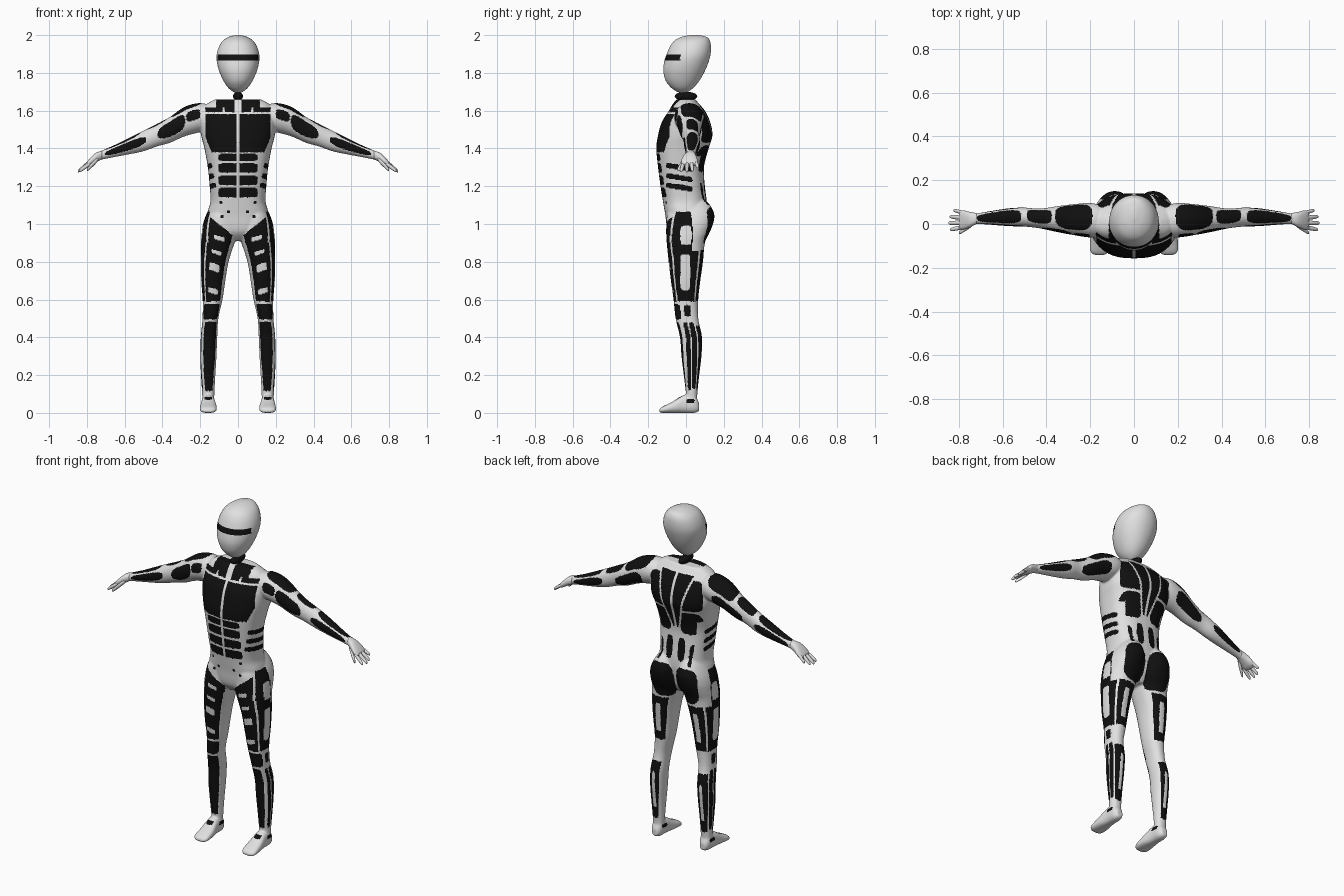
import bpy, bmesh
from math import sin, cos, pi, atan2, degrees, copysign

if "Cube" in bpy.data.objects:
    bpy.data.objects.remove(bpy.data.objects["Cube"])


def material(name, value, rough):
    mat = bpy.data.materials.new(name)
    mat.use_nodes = True
    mat.diffuse_color = (value, value, value, 1)
    shader = mat.node_tree.nodes["Principled BSDF"]
    shader.inputs["Base Color"].default_value = mat.diffuse_color
    shader.inputs["Roughness"].default_value = rough
    return mat


MATERIALS = [material("pale_grey", 0.75, 0.5), material("black", 0.005, 0.6)]

# Section rows: position along the axis, then the low and high extents across it
TORSO = [(0.91, -.05, .05, -.05, .06), (0.96, -.13, .13, -.095, .09), (1.05, -.16, .16, -.11, .11),
         (1.12, -.146, .146, -.122, .11), (1.2, -.15, .15, -.135, .10), (1.3, -.16, .16, -.148, .095),
         (1.4, -.178, .178, -.157, .12), (1.47, -.195, .195, -.148, .14), (1.54, -.2, .2, -.128, .128),
         (1.6, -.19, .19, -.09, .10), (1.635, -.165, .165, -.07, .07), (1.66, -.12, .12, -.05, .05)]
LEG = [(0.06, .125, .19, .0, .06), (0.1, .125, .19, .0, .06), (0.2, .12, .196, -.012, .07),
       (0.3, .114, .2, -.024, .082), (0.4, .11, .197, -.032, .085), (0.5, .104, .188, -.055, .065),
       (0.6, .082, .187, -.066, .065), (0.7, .067, .195, -.08, .076), (0.8, .05, .197, -.092, .09),
       (0.9, .018, .196, -.102, .10), (0.95, .002, .192, -.105, .123), (1.0, .0, .185, -.104, .143),
       (1.05, .004, .168, -.1, .15), (1.1, .02, .14, -.08, .128), (1.14, .04, .11, -.04, .09)]
FOOT = [(-.142, .135, .18, .004, .018), (-.125, .115, .2, 0, .033), (-.07, .113, .2, 0, .06),
        (-.01, .122, .193, 0, .095), (.045, .125, .19, 0, .09), (.07, .14, .175, .01, .05)]
ARM = [(.1, 1.53, 1.61, -.05, .07), (.19, 1.49, 1.64, -.062, .095), (.28, 1.465, 1.622, -.05, .09),
       (.36, 1.43, 1.567, -.035, .08), (.43, 1.41, 1.53, -.02, .07), (.5, 1.385, 1.495, -.012, .075),
       (.57, 1.37, 1.46, -.01, .072), (.65, 1.355, 1.42, -.004, .06), (.71, 1.343, 1.394, 0, .05),
       (.735, 1.335, 1.383, 0, .05)]
PALM = [(.72, 1.343, 1.388, .0, .05), (.75, 1.327, 1.378, -.015, .055),
        (.78, 1.31, 1.352, -.025, .062), (.8, 1.305, 1.328, -.02, .055)]
HEAD = [(1.694, -.012, .012, -.03, -.01), (1.703, -.03, .03, -.052, .015), (1.725, -.055, .055, -.082, .043),
        (1.76, -.078, .078, -.108, .072), (1.81, -.1, .1, -.12, .1), (1.86, -.112, .112, -.115, .12),
        (1.9, -.112, .112, -.102, .13), (1.94, -.1, .1, -.085, .132), (1.97, -.08, .08, -.062, .126),
        (1.99, -.05, .05, -.025, .11), (2.0, -.014, .014, .02, .07)]


def spline(rows, steps):
    """Smooth in-between rows."""
    out = []
    for i in range(len(rows) - 1):
        p, q, r, s = (rows[min(max(i + k, 0), len(rows) - 1)] for k in (-1, 0, 1, 2))
        for j in range(steps):
            t = j / steps
            out.append([b + t / 2 * (c - a + t * (2 * a - 5 * b + 4 * c - d + t * (3 * (b - c) + d - a)))
                        for a, b, c, d in zip(p, q, r, s)])
    return out + [list(rows[-1])]


def loft(bm, rows, axis, side=1, power=2.0, steps=5, count=40):
    """Closed tube of rounded rings along an axis."""
    rings = []
    for t, a0, a1, b0, b1 in spline(rows, steps):
        ring = []
        for k in range(count):
            w = 2 * pi * k / count
            ca, sb = (copysign(abs(f) ** (2 / power), f) for f in (cos(w), sin(w)))
            a, b = (a0 + a1 + (a1 - a0) * ca) / 2, (b0 + b1 + (b1 - b0) * sb) / 2
            x, y, z = {"x": (t, b, a), "y": (a, t, b), "z": (a, b, t)}[axis]
            ring.append(bm.verts.new((side * x, y, z)))
        rings.append(ring)
    faces = [bm.faces.new(rings[0]), bm.faces.new(rings[-1])]
    for lo, hi in zip(rings, rings[1:]):
        faces += [bm.faces.new((lo[k - 1], lo[k], hi[k], hi[k - 1])) for k in range(count)]
    bmesh.ops.recalc_face_normals(bm, faces=faces)


def finish(bm, name):
    mesh = bpy.data.meshes.new(name)
    bm.to_mesh(mesh)
    bm.free()
    for mat in MATERIALS:
        mesh.materials.append(mat)
    mesh.shade_smooth()
    obj = bpy.data.objects.new(name, mesh)
    bpy.context.collection.objects.link(obj)
    return obj


def middle(rows, t):
    """Centre of a lofted limb at position t."""
    t = min(max(t, rows[0][0]), rows[-1][0])
    for p, q in zip(rows, rows[1:]):
        if t <= q[0]:
            f = (t - p[0]) / (q[0] - p[0])
            a0, a1, b0, b1 = (u + f * (v - u) for u, v in zip(p[1:], q[1:]))
            return (a0 + a1) / 2, (b0 + b1) / 2


def patch(u, v, u0, u1, v0, v1, power=6):
    """Inside a rounded rectangle."""
    return abs((2 * u - u0 - u1) / (u1 - u0)) ** power + abs((2 * v - v0 - v1) / (v1 - v0)) ** power < 1


# Arm panels: span along the arm, span of angle (zero is up, positive is forward)
ARM_PANELS = [(.19, .36, -68, 38), (.2, .275, 52, 95), (.28, .425, 46, 128), (.23, .42, -150, -80),
              (.375, .49, -50, 24), (.515, .718, -50, 42), (.485, .705, 55, 122), (.5, .705, -130, -62)]


def arm_black(x, y, z):
    mid_z, mid_y = middle(ARM, x)
    angle = degrees(atan2(mid_y - y, z - mid_z))
    return any(patch(x, angle, *panel, power=3) for panel in ARM_PANELS)


def leg_black(x, y, z):
    mid_x, mid_y = middle(LEG, z)
    if z > 0.9:
        mid_x, mid_y = 0.1, 0
    off = x - mid_x
    angle = degrees(atan2(off, mid_y - y))       # zero is front, ninety is outside
    around = angle % 360
    if z > 0.59:
        if -42 < angle < 34:                     # front of thigh
            slots = ((.925, .012), (.85, .01), (.77, .02), (.645, .014))
            cut = any(patch(off, z - off * .3, -.028, .026, h - d, h + d) for h, d in slots)
            return z < 1.05 - (.165 - x) * .8 and not cut
        if z > 0.87 and y > .05 and patch(x, z, .008, .155, .872, 1.09, 3):
            return True                          # seat
        if 42 < angle < (112 if z > .86 else 138):
            cut = patch(y, z, -.03, .03, .89, .99) or patch(y, z, -.03, .022, .65, .84)
            return z < 1.065 and not cut
        return 146 < around < 215 and z < .86 and not patch(off, z, -.016, .016, .64, .82)
    if z > 0.49:                                 # knee
        return patch(angle, z, -48, 52, .495, .578) or patch(angle, z, 74, 118, .51, .57)
    if z > 0.115:                                # shin and calf
        if 138 < around < 212:
            return z < .46 and not patch(off, z, -.01, .01, .18, .4)
        return patch(angle, z, -46, 32, .115, .482, 12) or \
            patch(angle, z, 56, 86, .12, .48, 8) or patch(angle, z, 95, 130, .13, .48, 8)
    return patch(y, z, 0, .045, .052, .072) or (patch(off, z, -.02, .02, .07, .085) and y < .02)


def back_black(x, z):
    edge = .02 + .27 * (z - 1.32)
    if 1.31 < z < 1.625 and .007 < x < edge:
        return True                              # beside the spine
    if x > edge + .012:                          # shoulder blade and lat
        if patch(x, z, .03, .17, 1.43, 1.605, 5) or patch(x, z, .03, .152, 1.275, 1.417, 4):
            return True
    return patch(x, z, .018, .06, 1.115, 1.25, 3) or patch(x, z, .085, .14, 1.1, 1.22, 3)


def front_black(x, z):
    if x < .006:
        return False
    if 1.617 < z:                                # collar
        return .018 < x < .115
    if 1.592 < z:
        return .018 < x < .07 or .08 < x < .175
    if 1.38 < z:                                 # chest plate
        return z < 1.582 and x < min(.172, .14 + (z - 1.38) * .4)
    rows = ((1.333, 1.372), (1.27, 1.322), (1.205, 1.258), (1.14, 1.193))
    if any(patch(x, z, -.1, .104, low, high) for low, high in rows):
        return True
    dots = ((.05, 1.065), (.085, 1.04), (.09, 1.115))
    return any((x - u) ** 2 + (z - v) ** 2 < .00006 for u, v in dots)


def suit_black(x, y, z, side):
    if z > 1.25 and x > .188:
        return arm_black(x, y, z)
    if z < 1.1 and leg_black(x, y, z):
        return True
    if z < 1.02:
        return False
    if side > .55 and 1.1 < z < 1.36:            # rib strips on the flank
        return any(patch(y, z + .15 * y, -.105, .035, h - .014, h + .014) for h in (1.19, 1.24, 1.295))
    return front_black(x, z) if y < 0 else y > .03 and z > 1.1 and back_black(x, z)


# Seamless body suit: lofted parts fused into one skin
bm = bmesh.new()
loft(bm, TORSO, "z", power=2.5)
for side in (-1, 1):
    loft(bm, LEG, "z", side, 2.2)
    loft(bm, FOOT, "y", side, 2.5)
    loft(bm, ARM, "x", side)
body = finish(bm, "body_suit")
fuse = body.modifiers.new("fuse", "REMESH")
fuse.mode = "VOXEL"
fuse.voxel_size = 0.005
soften = body.modifiers.new("soften", "SMOOTH")
soften.factor, soften.iterations = 0.5, 8
skin = bpy.data.meshes.new_from_object(body.evaluated_get(bpy.context.evaluated_depsgraph_get()))
body.modifiers.clear()
body.data = skin
skin.materials.clear()
for mat in MATERIALS:
    skin.materials.append(mat)
for face in skin.polygons:
    x, y, z = face.center
    face.material_index = int(suit_black(abs(x), y, z, abs(face.normal.x)))
skin.shade_smooth()

# Hands: palm, four fingers and thumb
FINGERS = [((.775, .05, 1.333), (.825, .063, 1.3), .009), ((.785, .028, 1.328), (.842, .034, 1.283), .01),
           ((.785, .006, 1.325), (.848, .004, 1.278), .01), ((.78, -.014, 1.322), (.84, -.026, 1.28), .01),
           ((.74, -.002, 1.345), (.8, -.042, 1.285), .011)]
for side, name in ((1, "left_hand"), (-1, "right_hand")):
    bm = bmesh.new()
    loft(bm, PALM, "x", side, 2.4, count=24)
    for root, tip, r in FINGERS:
        rows = []
        for t, f in ((0, .9), (.4, 1), (.8, .85), (.95, .6), (1, .15)):
            x, y, z = (a + t * (b - a) for a, b in zip(root, tip))
            rows.append((x, z - r * f * 1.2, z + r * f * 1.2, y - r * f, y + r * f))
        loft(bm, rows, "x", side, steps=3, count=12)
    finish(bm, name)

# Egg-shaped head with a dark visor slit
bm = bmesh.new()
loft(bm, HEAD, "z", power=2.1, steps=14, count=96)
head = finish(bm, "head")
for face in head.data.polygons:
    x, y, z = face.center
    face.material_index = int(1.866 < z < 1.896 and y < -.03)

# Neck joint
bm = bmesh.new()
bmesh.ops.create_uvsphere(bm, u_segments=32, v_segments=16, radius=1)
neck = finish(bm, "neck_joint")
neck.scale = (.026, .06, .024)
neck.location = (0, 0, 1.676)
for face in neck.data.polygons:
    face.material_index = 1
